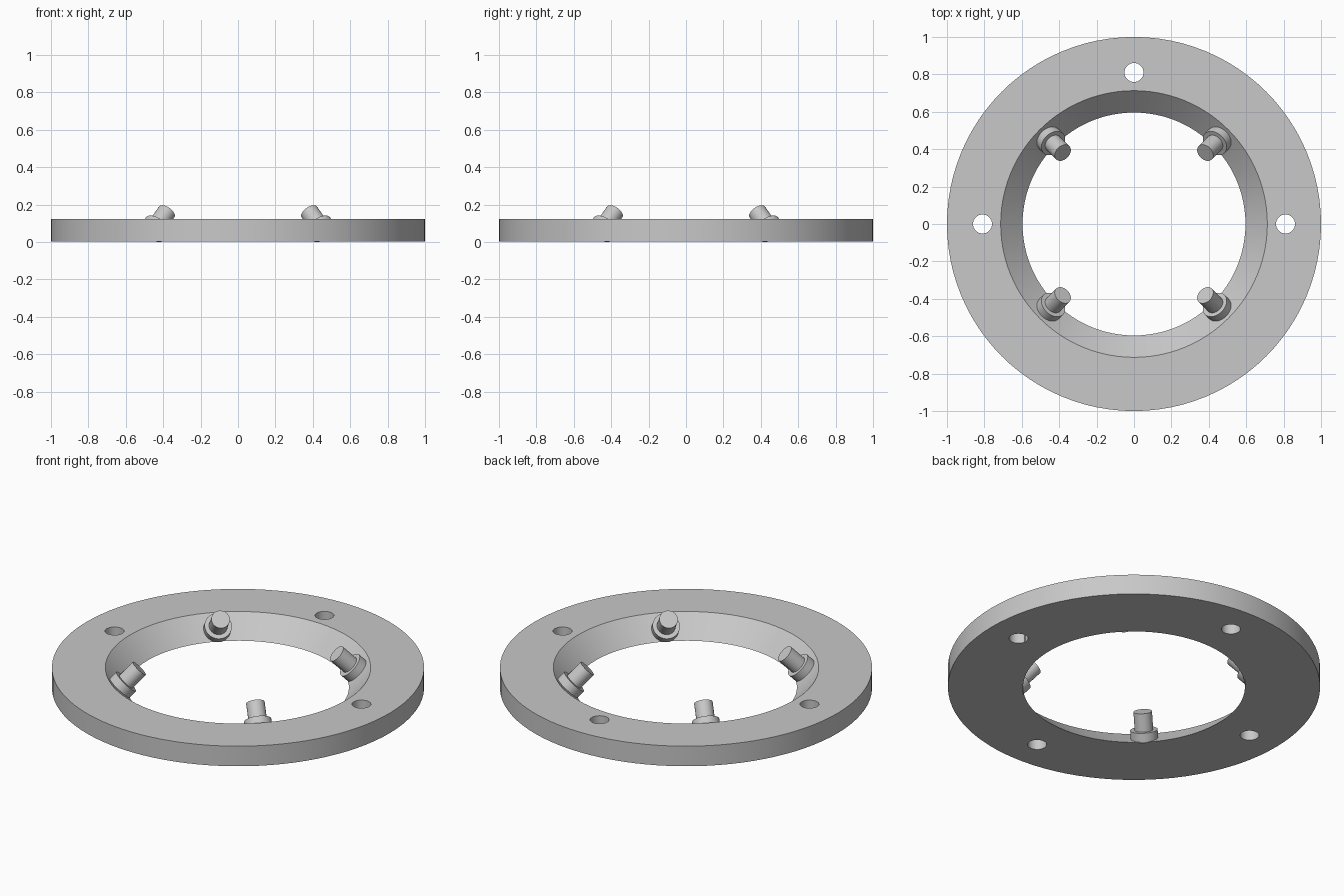
import bpy, bmesh
from math import cos, sin, pi, radians, sqrt
from mathutils import Vector

if "Cube" in bpy.data.objects:
    bpy.data.objects.remove(bpy.data.objects["Cube"], do_unlink=True)

# Single grey finish
grey = bpy.data.materials.new("plain grey")
grey.use_nodes = True
colour = (0.58, 0.58, 0.58, 1)
grey.diffuse_color = colour
grey.node_tree.nodes["Principled BSDF"].inputs["Base Color"].default_value = colour


def lathe(name, profile, segments):
    """Revolve a closed (radius, height) profile around local z."""
    bm = bmesh.new()
    rings = [[bm.verts.new((r * cos(2 * pi * s / segments), r * sin(2 * pi * s / segments), z))
              for r, z in profile] for s in range(segments)]
    n = len(profile)
    for s in range(segments):
        a, b = rings[s], rings[(s + 1) % segments]
        for i in range(n):
            j = (i + 1) % n
            if profile[i][0] or profile[j][0]:
                bm.faces.new((a[i], b[i], b[j], a[j]))
    bmesh.ops.remove_doubles(bm, verts=bm.verts, dist=1e-6)
    bmesh.ops.recalc_face_normals(bm, faces=bm.faces)
    mesh = bpy.data.meshes.new(name)
    bm.to_mesh(mesh)
    bm.free()
    mesh.materials.append(grey)
    ob = bpy.data.objects.new(name, mesh)
    bpy.context.collection.objects.link(ob)
    return ob


def smooth(ob):
    bpy.ops.object.select_all(action='DESELECT')
    ob.select_set(True)
    bpy.context.view_layer.objects.active = ob
    bpy.ops.object.shade_smooth_by_angle(angle=radians(30))


# Flat ring with a conical bore
bottom, top = 0.004, 0.123
flange = lathe("flange_ring", [(0.596, bottom), (1, bottom), (1, top), (0.713, top)], 96)

# Four through holes
for k in range(4):
    a = k * pi / 2
    cutter = lathe("hole_cutter", [(0, -0.1), (0.051, -0.1), (0.051, 0.3), (0, 0.3)], 32)
    cutter.location = (0.81 * cos(a), 0.81 * sin(a), 0)
    cutter.hide_render = True
    mod = flange.modifiers.new("hole", 'BOOLEAN')
    mod.operation = 'DIFFERENCE'
    mod.solver = 'EXACT'
    mod.object = cutter
    bpy.context.view_layer.objects.active = flange
    bpy.ops.object.modifier_apply(modifier=mod.name)
    bpy.data.objects.remove(cutter, do_unlink=True)
smooth(flange)

# Stepped pegs standing square on the conical bore
peg_profile = [(0, -0.003), (0.074, -0.003), (0.074, 0.05), (0.05, 0.05), (0.05, 0.152), (0, 0.152)]
for k, place in enumerate(("back_left", "back_right", "front_right", "front_left")):
    a = pi / 4 + k * pi / 2
    peg = lathe("peg_" + place, peg_profile, 40)
    peg.location = (0.646 * cos(a), 0.646 * sin(a), 0.054)
    inward = Vector((-cos(a), -sin(a), 1))
    peg.rotation_mode = 'QUATERNION'
    peg.rotation_quaternion = inward.to_track_quat('Z', 'Y')
    smooth(peg)
